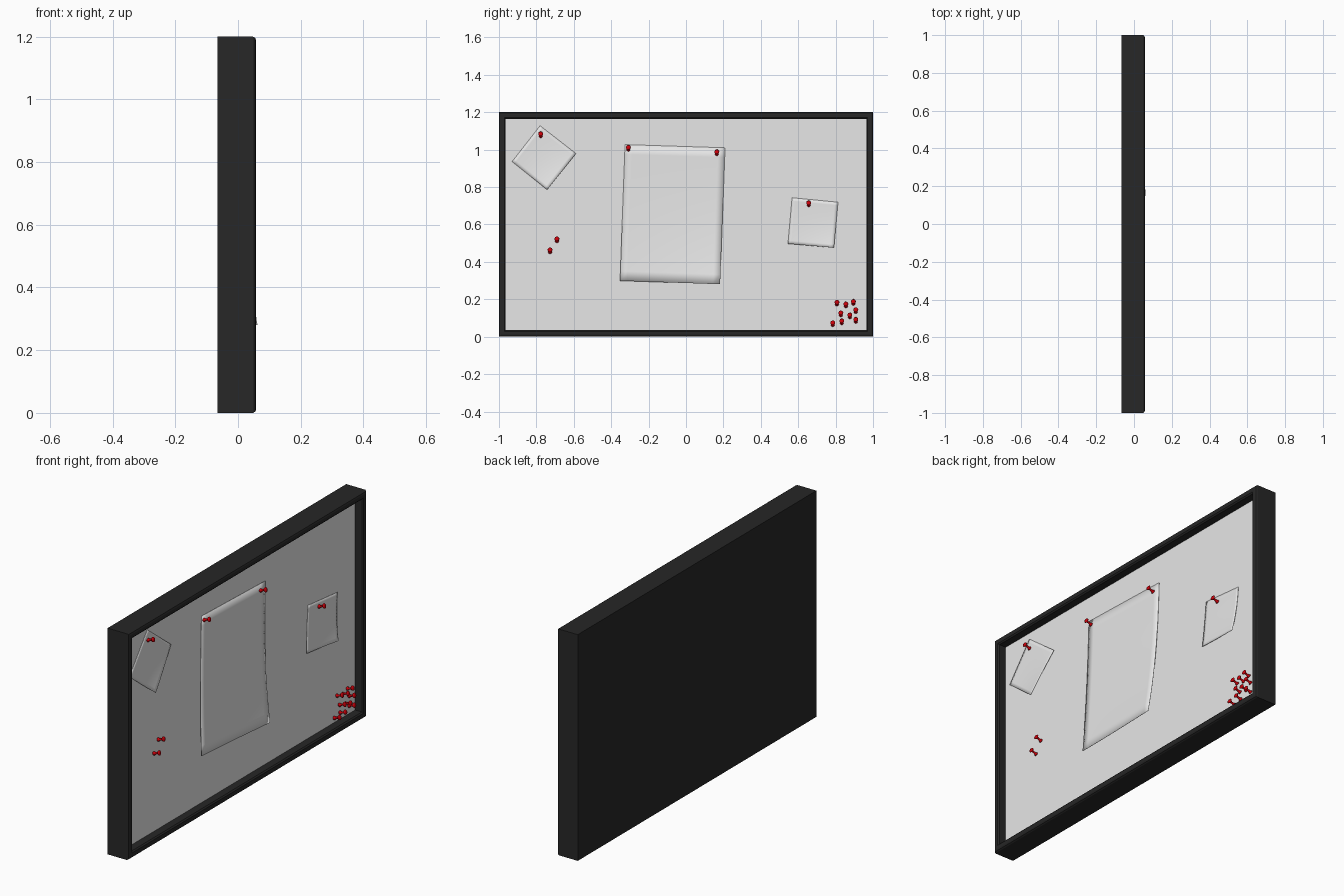
import bpy, bmesh, math
from mathutils import Matrix, Vector

if "Cube" in bpy.data.objects:
    bpy.data.objects.remove(bpy.data.objects["Cube"])


def material(name, rgb):
    m = bpy.data.materials.new(name)
    m.diffuse_color = (*rgb, 1)
    m.use_nodes = True
    m.node_tree.nodes["Principled BSDF"].inputs["Base Color"].default_value = m.diffuse_color
    return m


BLACK = material("black_frame", (0.02, 0.02, 0.02))
WHITE = material("board_white", (0.8, 0.8, 0.8))
PAPER = material("paper_white", (0.8, 0.8, 0.8))
RED = material("pin_red", (0.6, 0.0, 0.003))

BOARD_X = 0.012


def finish(name, bm, mat, smooth=False):
    bmesh.ops.recalc_face_normals(bm, faces=bm.faces)
    me = bpy.data.meshes.new(name)
    bm.to_mesh(me)
    bm.free()
    me.materials.append(mat)
    if smooth:
        me.shade_smooth()
    ob = bpy.data.objects.new(name, me)
    bpy.context.collection.objects.link(ob)
    return ob


def rect(bm, inset, x):
    y, lo, hi = 1 - inset, inset, 1.2 - inset
    return [bm.verts.new((x, a, b)) for a, b in ((-y, lo), (y, lo), (y, hi), (-y, hi))]


# frame: rectangular rings stepping round the moulding, closed at the back
bm = bmesh.new()
profile = [(0, -0.065), (0, 0.048), (0.004, 0.055), (0.012, 0.058),
           (0.029, 0.058), (0.036, 0.052), (0.036, BOARD_X - 0.004)]
rings = [rect(bm, i, x) for i, x in profile]
for a, b in zip(rings, rings[1:]):
    for k in range(4):
        n = (k + 1) % 4
        bm.faces.new((a[k], a[n], b[n], b[k]))
bm.faces.new(rings[0])
bm.faces.new(rings[-1])
finish("frame", bm, BLACK)

# board surface inside the frame
bm = bmesh.new()
bm.faces.new(rect(bm, 0.036, BOARD_X))
ob = finish("board", bm, WHITE)
if ob.data.polygons[0].normal.x < 0:
    ob.data.flip_normals()


# sheets: corners top-left, top-right, bottom-right, bottom-left as (y, z)
def sheet(name, tl, tr, br, bl, curl_l, curl_r, n=14):
    tl, tr, br, bl = map(Vector, (tl, tr, br, bl))
    bm = bmesh.new()
    grid = []
    for j in range(n + 1):
        v = j / n
        row = []
        for i in range(n + 1):
            u = i / n
            p = tl.lerp(tr, u).lerp(bl.lerp(br, u), v)
            lift = v ** 2.5 * (curl_l + (curl_r - curl_l) * u ** 1.3)
            row.append(bm.verts.new((BOARD_X + 0.003 + lift, p.x, p.y)))
        grid.append(row)
    for j in range(n):
        for i in range(n):
            bm.faces.new((grid[j + 1][i], grid[j + 1][i + 1], grid[j][i + 1], grid[j][i]))
    ob = finish(name, bm, PAPER, True)
    if ob.data.polygons[0].normal.x < 0:
        ob.data.flip_normals()
    mod = ob.modifiers.new("thickness", 'SOLIDIFY')
    mod.thickness = 0.0015


sheet("large_sheet", (-0.326, 1.027), (0.209, 1.01), (0.182, 0.281), (-0.353, 0.299), 0.018, 0.047)
sheet("right_note", (0.567, 0.743), (0.813, 0.719), (0.791, 0.476), (0.545, 0.497), 0.006, 0.022)
sheet("left_note", (-0.93, 0.936), (-0.78, 1.128), (-0.588, 0.979), (-0.743, 0.786), 0.023, 0.004)


# push pins: lathed spool shape, tilted slightly upward
def pin(name, y, z):
    bm = bmesh.new()
    prof = [(0, 0), (0.010, 0.001), (0.010, 0.004), (0.006, 0.009), (0.005, 0.022),
            (0.007, 0.029), (0.012, 0.032), (0.013, 0.036), (0.010, 0.039), (0, 0.040)]
    verts = [bm.verts.new((r, 0, h)) for r, h in prof]
    edges = [bm.edges.new(e) for e in zip(verts, verts[1:])]
    bmesh.ops.spin(bm, geom=verts + edges, cent=(0, 0, 0), axis=(0, 0, 1),
                   angle=math.tau, steps=16)
    bmesh.ops.remove_doubles(bm, verts=bm.verts, dist=0.0002)
    tilt = Matrix.Rotation(math.radians(70), 4, 'Y')
    bm.transform(Matrix.Translation((BOARD_X + 0.002, y, z - 0.008)) @ tilt)
    finish(name, bm, RED, True)


paper_pins = [(-0.777, 1.08), (-0.308, 1.008), (0.165, 0.984), (0.656, 0.711)]
loose_pins = [(-0.69, 0.519), (-0.727, 0.46)]
cluster = [(0.807, 0.18), (0.855, 0.171), (0.895, 0.184), (0.828, 0.123), (0.876, 0.112),
           (0.908, 0.14), (0.785, 0.07), (0.833, 0.08), (0.908, 0.088)]
for k, (y, z) in enumerate(paper_pins + loose_pins + cluster):
    pin(f"push_pin_{k + 1}", y, z)
